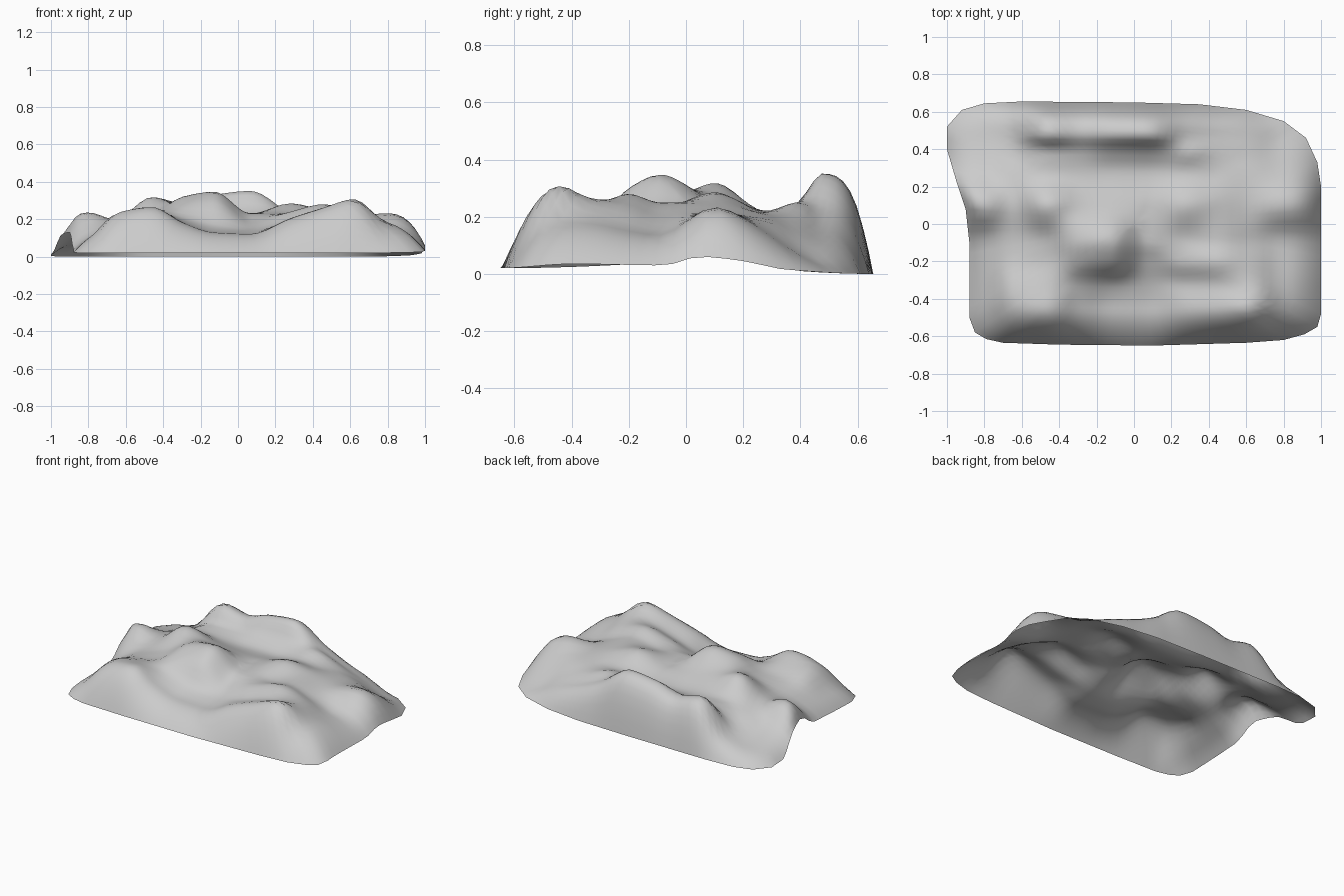
import bpy, bmesh
from mathutils import Vector

if "Cube" in bpy.data.objects:
    bpy.data.objects.remove(bpy.data.objects["Cube"])


def interp(xs, vs, x):
    """Monotone cubic interpolation, clamped at both ends."""
    if x <= xs[0]:
        return vs[0]
    if x >= xs[-1]:
        return vs[-1]
    n = len(xs)
    d = [(vs[i + 1] - vs[i]) / (xs[i + 1] - xs[i]) for i in range(n - 1)]

    def slope(i):
        if i == 0 or i == n - 1 or d[i - 1] * d[i] <= 0:
            return 0.0
        return 2 * d[i - 1] * d[i] / (d[i - 1] + d[i])

    i = max(k for k in range(n - 1) if xs[k] <= x)
    h = xs[i + 1] - xs[i]
    s = (x - xs[i]) / h
    return ((2*s**3 - 3*s**2 + 1) * vs[i] + (s**3 - 2*s**2 + s) * h * slope(i)
            + (3*s**2 - 2*s**3) * vs[i + 1] + (s**3 - s**2) * h * slope(i + 1))


# Hills and valleys: one row of heights per y
COLS = [-.8, -.66, -.46, -.29, -.13, .07, .28, .45, .62, .8]
HILLS = {
    -.45: [.16, .235, .265, .18, .13, .122, .205, .26, .31, .20],
    -.33: [.15, .22, .24, .20, .16, .14, .19, .24, .265, .19],
    -.20: [.14, .18, .22, .285, .30, .19, .24, .28, .24, .16],
    -.09: [.13, .17, .23, .322, .347, .23, .23, .25, .20, .14],
    .10: [.237, .20, .318, .27, .25, .23, .285, .25, .215, .233],
    .28: [.13, .17, .22, .21, .20, .20, .22, .21, .19, .15],
    .39: [.095, .13, .23, .23, .245, .25, .25, .20, .14, .08],
    .48: [.08, .12, .318, .285, .33, .352, .23, .16, .11, .05],
}
ROWS = list(HILLS)


def hill(x, y):
    return interp(ROWS, [interp(COLS, HILLS[r], x) for r in ROWS], y)


# Height of the open lower edge, on the left and right halves
def rim(x, y):
    if x < 0:
        return interp([-.65, -.1, .07, .2, .4, .65], [.02, .04, .13, .12, .01, 0], y)
    return interp([-.65, -.4, -.08, .05, .2, .35, .65],
                  [.02, .035, .03, .06, .045, .015, 0], y)


# Where the surface starts to fall towards the rim (later at the two ends)
def fall_start(p):
    reach = .18 if p.x < 0 else .08
    return .7 + reach * max(0, 1 - abs(p.y - .12) / .35)


# Outline seen from above, counter-clockwise
OUTLINE = [(1, -.48), (1, .2), (.98, .33), (.92, .46), (.8, .55), (.6, .61),
           (.35, .64), (0, .65), (-.6, .655), (-.8, .645), (-.92, .61),
           (-1, .52), (-1, .4), (-.95, .23), (-.9, .08), (-.88, -.1),
           (-.88, -.5), (-.85, -.58), (-.79, -.615), (-.7, -.635),
           (-.4, -.645), (.1, -.65), (.6, -.635), (.8, -.62), (.91, -.59),
           (.98, -.55)]


def resample(points, step):
    out = []
    for a, b in zip(points, points[1:] + points[:1]):
        a, b = Vector(a), Vector(b)
        n = max(1, round((b - a).length / step))
        out += [a.lerp(b, i / n) for i in range(n)]
    return out


# Draped sheet: rings scaled from the outline, dropping to the rim
edge = resample(OUTLINE, .06)
RINGS = 24
bm = bmesh.new()
center = bm.verts.new((0, 0, hill(0, 0)))
rings = []
for k in range(1, RINGS + 1):
    t = 1 - (1 - k / RINGS) ** 1.2
    ring = []
    for p in edge:
        x, y = p * t
        start = fall_start(p)
        w = 1 - max(0, (t - start) / (1 - start)) ** (2.8 + 1.2 * p.y)
        low = rim(*p)
        ring.append(bm.verts.new((x, y, low + (hill(x, y) - low) * w)))
    rings.append(ring)
n = len(edge)
for i in range(n):
    j = (i + 1) % n
    bm.faces.new((center, rings[0][i], rings[0][j]))
    for a, b in zip(rings, rings[1:]):
        bm.faces.new((a[i], b[i], b[j], a[j]))
for f in bm.faces:
    f.smooth = True

mesh = bpy.data.meshes.new("draped_terrain")
bm.to_mesh(mesh)
bm.free()
bpy.context.collection.objects.link(bpy.data.objects.new("draped_terrain", mesh))
